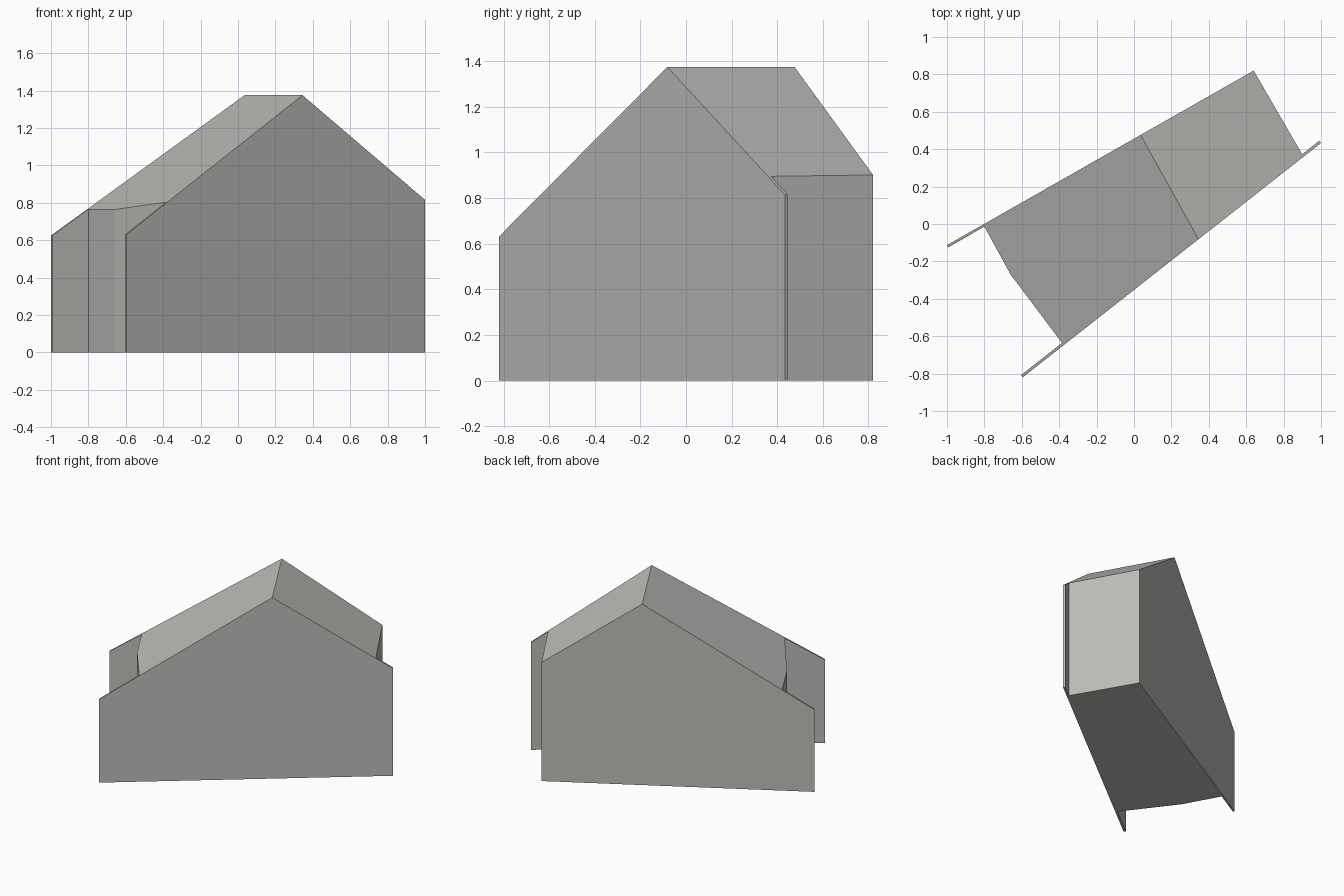
import bpy, bmesh
from mathutils import Vector

if "Cube" in bpy.data.objects:
    bpy.data.objects.remove(bpy.data.objects["Cube"])

RIDGE_Z = 1.375
RIDGE_BACK, RIDGE_FRONT = Vector((0.035, 0.476)), Vector((0.345, -0.0815))

# Footprint, clockwise from above; thin wing walls overrun the end walls
left_side = [
    (-0.595, -0.82), (-0.604, -0.808),      # front-left wing tip
    (-0.385, -0.636),                       # end wall, with a slight bend
    (-0.66, -0.27), (-0.80, -0.014),
    (-0.993, -0.125), (-1.0, -0.113),       # back-left wing tip
]
right_side = [
    (0.64, 0.82),                           # back corner
    (0.899, 0.373),                         # end wall meets front wing
    (0.99, 0.445), (1.0, 0.433),            # front-right wing tip
]

along = (RIDGE_FRONT - RIDGE_BACK).normalized()
across = Vector((-along.y, along.x))        # points to the right eave


def roof_height(p):
    d = (p - RIDGE_BACK).dot(across)
    return RIDGE_Z - (0.68 * d if d > 0 else -0.63 * d)


mat = bpy.data.materials.new("warm grey")
mat.diffuse_color = (0.51, 0.50, 0.48, 1)
mat.use_nodes = True
mat.node_tree.nodes["Principled BSDF"].inputs["Base Color"].default_value = mat.diffuse_color

outline = ([RIDGE_FRONT] + [Vector(p) for p in left_side]
           + [RIDGE_BACK] + [Vector(p) for p in right_side])
n = len(outline)
split = len(left_side) + 1                  # index of the back ridge point

bm = bmesh.new()
low = [bm.verts.new((p.x, p.y, 0)) for p in outline]
top = [bm.verts.new((p.x, p.y, roof_height(p))) for p in outline]

# Walls
for i in range(n):
    j = (i + 1) % n
    bm.faces.new((low[i], low[j], top[j], top[i]))
# Floor and the two roof slopes, divided at the ridge
bm.faces.new(low)
bm.faces.new(top[:split + 1])
bm.faces.new(top[split:] + top[:1])
bmesh.ops.recalc_face_normals(bm, faces=bm.faces[:])

mesh = bpy.data.meshes.new("gabled_house")
bm.to_mesh(mesh)
bm.free()
mesh.materials.append(mat)
house = bpy.data.objects.new("gabled_house", mesh)
bpy.context.collection.objects.link(house)
